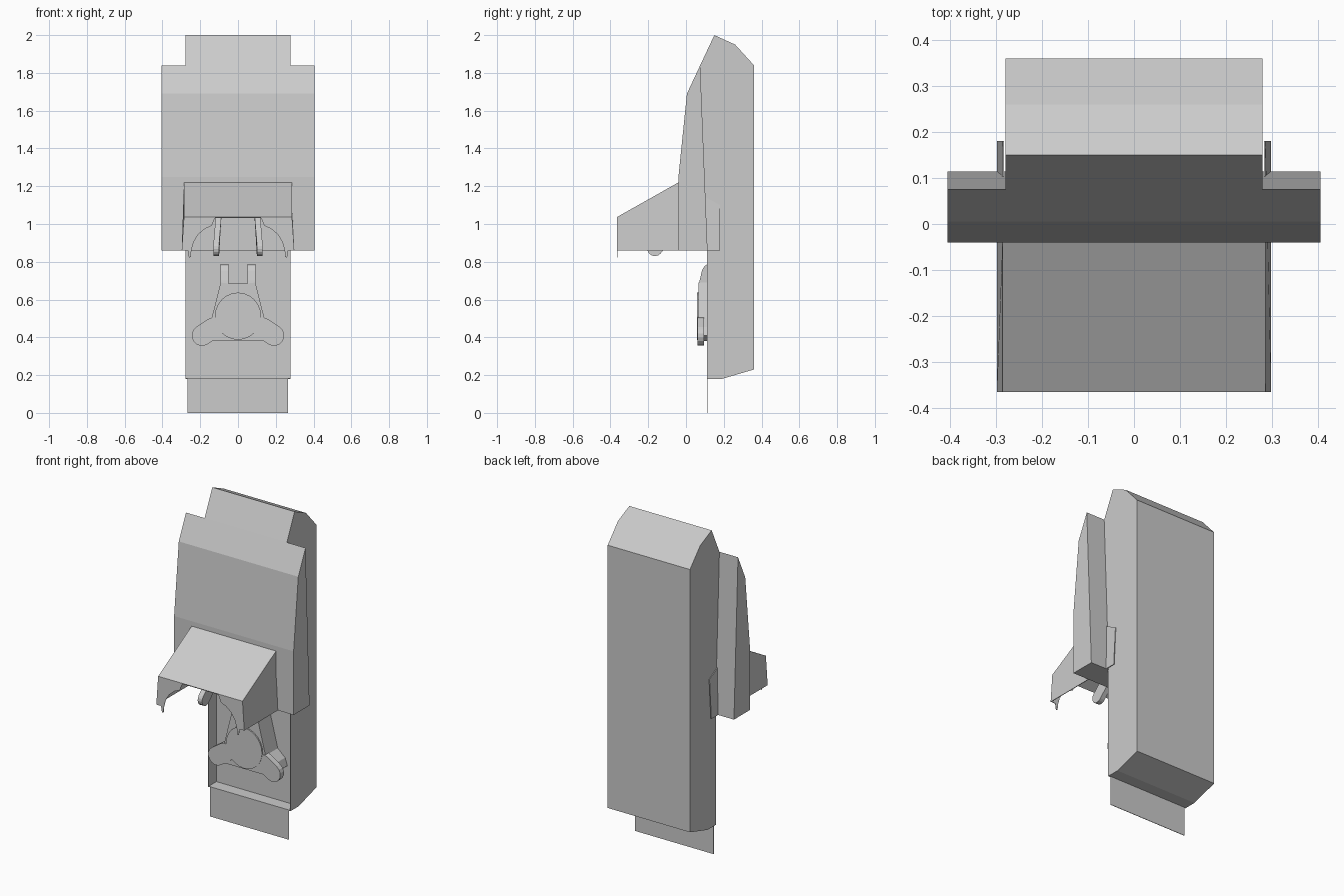
import bpy, bmesh, math

if "Cube" in bpy.data.objects:
    bpy.data.objects.remove(bpy.data.objects["Cube"])


def prism(name, pts, a, b, axis='X'):
    """Extrude a profile. axis X: pts are (y, z); axis Y: pts are (x, z)."""
    def place(p, d):
        return (d, p[0], p[1]) if axis == 'X' else (p[0], d, p[1])
    bm = bmesh.new()
    lo = [bm.verts.new(place(p, a)) for p in pts]
    hi = [bm.verts.new(place(p, b)) for p in pts]
    bm.faces.new(lo)
    bm.faces.new(hi[::-1])
    n = len(pts)
    for i in range(n):
        j = (i + 1) % n
        bm.faces.new((lo[i], hi[i], hi[j], lo[j]))
    bmesh.ops.recalc_face_normals(bm, faces=bm.faces)
    me = bpy.data.meshes.new(name)
    bm.to_mesh(me)
    bm.free()
    ob = bpy.data.objects.new(name, me)
    bpy.context.collection.objects.link(ob)
    return ob


def capsule(p, q, r, n=8):
    """Outline of a rounded bar from p to q."""
    t = math.atan2(q[1] - p[1], q[0] - p[0])
    out = []
    for c, start in ((q, t - math.pi / 2), (p, t + math.pi / 2)):
        out += [(c[0] + r * math.cos(start + math.pi * i / n),
                 c[1] + r * math.sin(start + math.pi * i / n)) for i in range(n + 1)]
    return out


# Main body: solid core, recessed at the lower front
prism("body_core", [(.185, .18), (.19, .18), (.36, .23), (.36, 1.84), (.26, 1.95),
                    (.15, 2), (.075, 1.84), (.107, .95), (.185, .95)], -.279, .279)
prism("recess_floor", [(.11, .18), (.188, .18), (.188, .184), (.11, .184)], -.279, .279)
prism("bottom_plate", [(.113, 0), (.116, 0), (.116, .182), (.113, .182)], -.268, .266)

# Wide front cover
prism("front_cover", [(-.04, .86), (-.04, 1.25), (.005, 1.69), (.075, 1.84), (.114, .86)],
      -.405, .405)

# Sloped top of the hood
prism("hood_top", [(-.365, 1.037), (-.04, 1.22), (-.035, 1.216), (-.362, 1.032)], -.286, .286)

for s, side in ((-1, "left"), (1, "right")):
    # Thin walls beside the recess
    prism(side + "_recess_wall", [(.11, .18), (.188, .18), (.188, .96), (.11, .96)],
          s * .276, s * .279)

    # Hood side sheet, leaning outward at the bottom
    wall = prism(side + "_hood_side", [(-.365, .86), (-.365, 1.037), (-.04, 1.22), (.18, 1.1),
                                       (.18, .86)], s * .282, s * .286)
    for v in wall.data.vertices:
        v.co.x += s * .012 * (1.037 - v.co.z) / .177 if v.co.z < 1.037 else 0

    # Arched corner web at the hood front
    prism(side + "_front_web", [(s * x, z) for x, z in
          [(.286, 1.037), (.12, 1.037), (.14, .99), (.175, .975), (.21, .945), (.235, .905),
           (.247, .86), (.25, .825), (.26, .822), (.266, .86), (.296, .86)]],
          -.365, -.362, 'Y')

    # Lever under the hood
    lever = prism(side + "_lever", capsule((-.165, .87), (-.03, 1.02), .04),
                  s * .10, s * .13)
    for v in lever.data.vertices:
        v.co.x -= s * .1 * max(0, v.co.z - .92)

    # Foot of the cradle and upper prong
    prism(side + "_cradle_foot", capsule((s * .19, .41), (s * .13, .45), .055),
          .06, .096, 'Y')
    prism(side + "_cradle_prong", [(.066, .66), (.072, .7), (.085, .755), (.098, .778),
                                   (.115, .787), (.185, .787), (.185, .66)], s * .05, s * .092)

# Cradle body
half = [(.17, .38), (.205, .41), (.19, .455), (.14, .5), (.092, .69), (.05, .685)]
prism("cradle_body", half + [(-x, z) for x, z in half[::-1]], .066, .185, 'Y')

# Round boss on the cradle
boss = [(.122 * math.cos(math.tau * i / 24), .512 + .125 * math.sin(math.tau * i / 24))
        for i in range(24)]
prism("cradle_boss", boss, .058, .07, 'Y')
